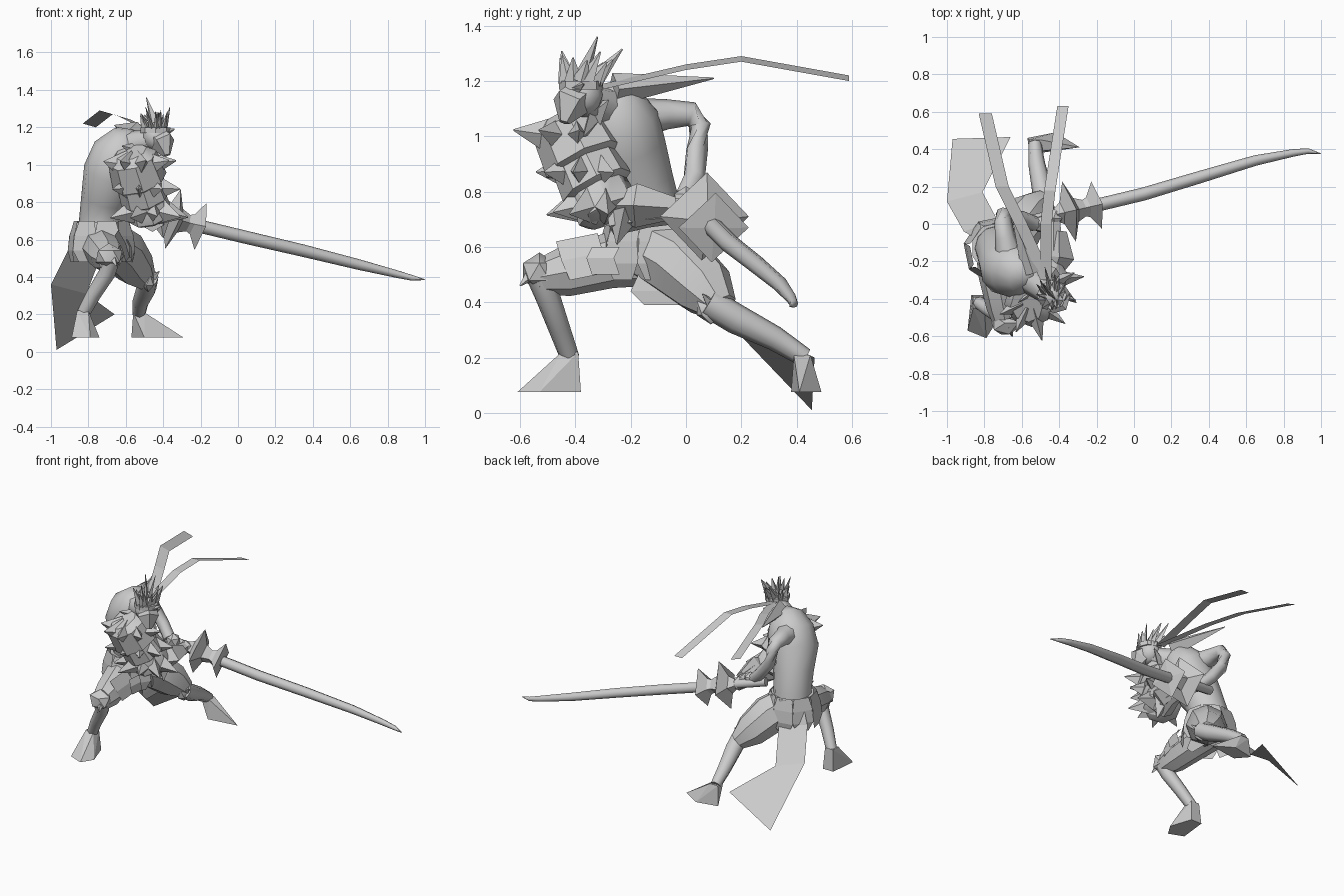
import bpy, bmesh, math, random
from mathutils import Vector

random.seed(4)
if "Cube" in bpy.data.objects:
    bpy.data.objects.remove(bpy.data.objects["Cube"])

grey = bpy.data.materials.new("plain_grey")
grey.use_nodes = True
grey.diffuse_color = (0.6, 0.6, 0.6, 1)
grey.node_tree.nodes["Principled BSDF"].inputs["Base Color"].default_value = grey.diffuse_color

UP, BACK = Vector((0, 0, 1)), Vector((0, 1, 0))


def finish(name, bm, smooth=0):
    """Turn the bmesh into an object, optionally smooth below an angle."""
    bmesh.ops.recalc_face_normals(bm, faces=bm.faces)
    mesh = bpy.data.meshes.new(name)
    bm.to_mesh(mesh)
    bm.free()
    mesh.materials.append(grey)
    part = bpy.data.objects.new(name, mesh)
    bpy.context.scene.collection.objects.link(part)
    if smooth:
        bpy.ops.object.select_all(action="DESELECT")
        part.select_set(True)
        bpy.context.view_layer.objects.active = part
        bpy.ops.object.shade_smooth_by_angle(angle=math.radians(smooth))
    return part


def tube(name, path, radii, sides=8, smooth=60, flat=1, up=UP):
    """Loft a ring along a path; flat squeezes it sideways."""
    bm = bmesh.new()
    points = [Vector(p) for p in path]
    last = len(points) - 1
    rings = []
    for i, point in enumerate(points):
        along = (points[min(i + 1, last)] - points[max(i - 1, 0)]).normalized()
        side = along.cross(up).normalized()
        top = side.cross(along)
        turns = [math.tau * k / sides for k in range(sides)]
        rings.append([bm.verts.new(point + radii[i] * (top * math.cos(a) + side * flat * math.sin(a)))
                      for a in turns])
    for lower, upper in zip(rings, rings[1:]):
        for k in range(sides):
            j = (k + 1) % sides
            bm.faces.new((lower[k], lower[j], upper[j], upper[k]))
    bm.faces.new(rings[0])
    bm.faces.new(rings[-1])
    return finish(name, bm, smooth)


def sheet(name, left, right):
    """Cloth strip between two edges."""
    bm = bmesh.new()
    first = [bm.verts.new(p) for p in left]
    second = [bm.verts.new(p) for p in right]
    for i in range(len(first) - 1):
        bm.faces.new((first[i], first[i + 1], second[i + 1], second[i]))
    return finish(name, bm)


def ribbon(name, path, shift):
    """Cloth strip of even width."""
    sheet(name, path, [Vector(p) + Vector(shift) for p in path])


def spike(name, base, tip, radius, flat=1):
    base, tip = Vector(base), Vector(tip)
    steep = abs((tip - base).normalized().z) > 0.9
    return tube(name, [base, tip], [radius, 0.003], 4, 0, flat, BACK if steep else UP)


def ball(name, center, size, detail=1):
    bm = bmesh.new()
    bmesh.ops.create_icosphere(bm, subdivisions=detail, radius=1)
    for vert in bm.verts:
        vert.co = Vector([c + s * k for c, s, k in zip(center, size, vert.co)])
    return finish(name, bm, 40)


def foot(name, ankle, sole):
    """Wedge from a square ankle down to flat sole corners."""
    bm = bmesh.new()
    for x in (-.03, .03):
        for y in (-.03, .03):
            bm.verts.new(Vector(ankle) + Vector((x, y, 0)))
    for x, y in sole:
        bm.verts.new((x, y, .075))
    bmesh.ops.convex_hull(bm, input=bm.verts)
    return finish(name, bm)


# Torso, leaning forward, with neck and belt
tube("torso", [(-.73, -.13, .56), (-.73, -.13, .7), (-.71, -.17, .82), (-.67, -.23, .95),
               (-.63, -.25, 1.06), (-.58, -.28, 1.14), (-.56, -.3, 1.17)],
     [.13, .12, .13, .16, .15, .1, .03], 12, up=BACK)
tube("neck", [(-.58, -.28, 1.1), (-.46, -.37, 1.13)], [.08, .06])
tube("belt", [(-.73, -.13, .64), (-.73, -.13, .69)], [.14, .14], 10, 0, up=BACK)

# Head, mask and hair
head = Vector((-.44, -.38, 1.15))
ball("head", head, (.07, .08, .08), 2)
tube("face_mask", [head, (-.4, -.42, 1.12), (-.38, -.44, 1.05)], [.06, .07, .02], 5, 0)
spike("brow_spike", (-.4, -.4, 1.17), (-.34, -.37, 1.19), .03)
tube("headband", [head + UP * .02, head + UP * .05], [.08, .08], 8, 0, up=BACK)
for i in range(13):
    a = i * 2.4
    round_head = Vector((math.cos(a), math.sin(a), 1)) * .05
    lean = Vector((.4 * math.cos(a) - .1, .6 * math.sin(a) + .3, 1))
    root = head + round_head
    spike("hair_spike", root, root + lean * random.uniform(.06, .12), .034, .4)
spike("hair_crest", head + UP * .05, (-.49, -.32, 1.36), .04, .4)

# Long headband ribbons and scarf
ribbon("ribbon_right", [(-.5, -.3, 1.19), (-.64, 0, 1.26), (-.74, .2, 1.29), (-.83, .59, 1.22)],
       (.07, 0, -.02))
ribbon("ribbon_left", [(-.5, -.3, 1.18), (-.5, 0, 1.26), (-.48, .18, 1.28), (-.41, .63, 1.13)],
       (.06, 0, 0))
spike("scarf_tail", (-.54, -.26, 1.17), (-.66, .1, 1.21), .06)
for tip in ((-.4, -.28, 1.13), (-.5, -.47, 1.07), (-.37, -.37, 1), (-.62, -.42, 1.1)):
    spike("collar_point", (-.5, -.33, 1.07), tip, .06, .5)

# Right arm, bent back to the hilt
tube("right_arm", [(-.66, -.2, 1.06), (-.69, -.07, 1.08), (-.7, .02, 1.08), (-.7, .05, 1.04),
                   (-.68, .04, .95), (-.6, .03, .85), (-.53, 0, .78)],
     [.08, .055, .045, .04, .04, .04, .04])
ball("right_hand", (-.5, 0, .77), (.05, .05, .05))

# Left arm armour: overlapping flared plates with large spikes
shoulder, elbow = Vector((-.56, -.42, 1.02)), Vector((-.46, -.27, .71))
for row in range(3):
    start = row * .3 - .15
    wide = .15 - row * .015
    tube("arm_plate", [shoulder.lerp(elbow, start + step) for step in (0, .1, .5, .55)],
         [wide * scale for scale in (.6, .9, 1, .8)], 8, 40, up=BACK)
    center = shoulder.lerp(elbow, row * .35 + .1)
    for k in range(5):
        a = math.radians(-155 + k * 40 + 20 * (row % 2))
        out = Vector((math.cos(a), math.sin(a), .15 - .2 * row))
        spike("armour_spike", center + out * .06, center + out * random.uniform(.18, .23), .08, .7)
tube("left_forearm", [elbow, (-.43, -.14, .73), (-.43, .02, .73)], [.07, .06, .04], 6, 0)
tube("forearm_guard", [(-.43, -.28, .75), (-.4, -.18, .75), (-.4, -.04, .74)], [.03, .08, .04], 4, 0)
spike("elbow_guard", (-.42, -.22, .74), (-.4, -.25, .61), .07)
ball("left_hand", (-.43, .03, .73), (.05, .05, .05))

# Sword: handle, spool shaped guard, curved blade
guard, blade_root = Vector((-.42, .05, .73)), Vector((-.2, .1, .67))
tube("sword_handle", [(-.62, 0, .78), guard, guard.lerp(blade_root, .3)], [.03, .03, .03])
tube("sword_guard", [guard.lerp(blade_root, t) for t in (0, .16, .33, .5, .7, .8, 1, 1.04)],
     [.035, .06, .165, .065, .045, .055, .13, .03], 4, 0)
tube("sword_blade", [blade_root, (.05, .16, .61), (.35, .25, .54), (.65, .34, .465),
                     (.85, .38, .415), (.93, .39, .395), (1, .375, .385)],
     [.035, .035, .033, .028, .02, .015, .002])

# Front (right) leg
tube("right_thigh", [(-.74, -.12, .57), (-.73, -.28, .55), (-.7, -.44, .51), (-.69, -.54, .49)],
     [.11, .1, .09, .06], 8, 30)
tube("right_shin", [(-.68, -.53, .5), (-.7, -.5, .42), (-.77, -.46, .31), (-.83, -.42, .2)],
     [.05, .045, .04, .035], up=BACK)
foot("right_foot", (-.83, -.42, .22),
     [(-.89, -.57), (-.79, -.61), (-.74, -.53), (-.87, -.38), (-.79, -.38)])
ball("right_knee_guard", (-.69, -.53, .51), (.08, .07, .07))
spike("right_knee_spike", (-.68, -.53, .53), (-.65, -.6, .46), .04)
ribbon("right_thigh_plate", [(-.66, -.47, .62), (-.62, -.45, .55), (-.6, -.42, .48)], (.02, .15, .03))

# Back (left) leg
tube("left_thigh", [(-.7, -.14, .6), (-.62, -.03, .54), (-.55, .07, .45), (-.49, .13, .38)],
     [.12, .13, .11, .06], 8, 30)
tube("left_shin", [(-.48, .08, .4), (-.49, .18, .34), (-.52, .32, .27), (-.53, .43, .2)],
     [.055, .055, .045, .035])
foot("left_foot", (-.53, .42, .21), [(-.57, .46), (-.42, .49), (-.29, .41), (-.5, .38)])
ball("left_knee_guard", (-.48, .09, .38), (.04, .06, .06))
spike("left_knee_spike", (-.47, .1, .38), (-.42, .06, .43), .03)

# Hip plates hung round the belt
hip = Vector((-.73, -.14, 0))
for k in range(8):
    a = math.tau * k / 8 + .2
    out, side = Vector((math.cos(a), math.sin(a), 0)), Vector((-math.sin(a), math.cos(a), 0))
    rows = [(.14, .05, .7), (.16, .07, .62), (.17, .07, .54), (.16, .04, .48)]
    edges = [[hip + out * r + side * w * s + UP * z for r, w, z in rows] for s in (-1, 1)]
    sheet("hip_plate", *edges)
ribbon("thigh_plate", [(-.6, -.34, .6), (-.58, -.36, .56), (-.58, -.34, .5)], (.01, .1, 0))
ribbon("inner_cloth", [(-.62, -.15, .55), (-.6, -.2, .44), (-.6, -.15, .39)], (0, .14, 0))

# Cloth tail hanging behind
sheet("cloth_tail",
      [(-.84, -.08, .68), (-.91, -.04, .54), (-1, .12, .36), (-.97, .455, .01)],
      [(-.68, -.03, .68), (-.73, .02, .52), (-.81, .17, .31), (-.66, .465, .2)])
